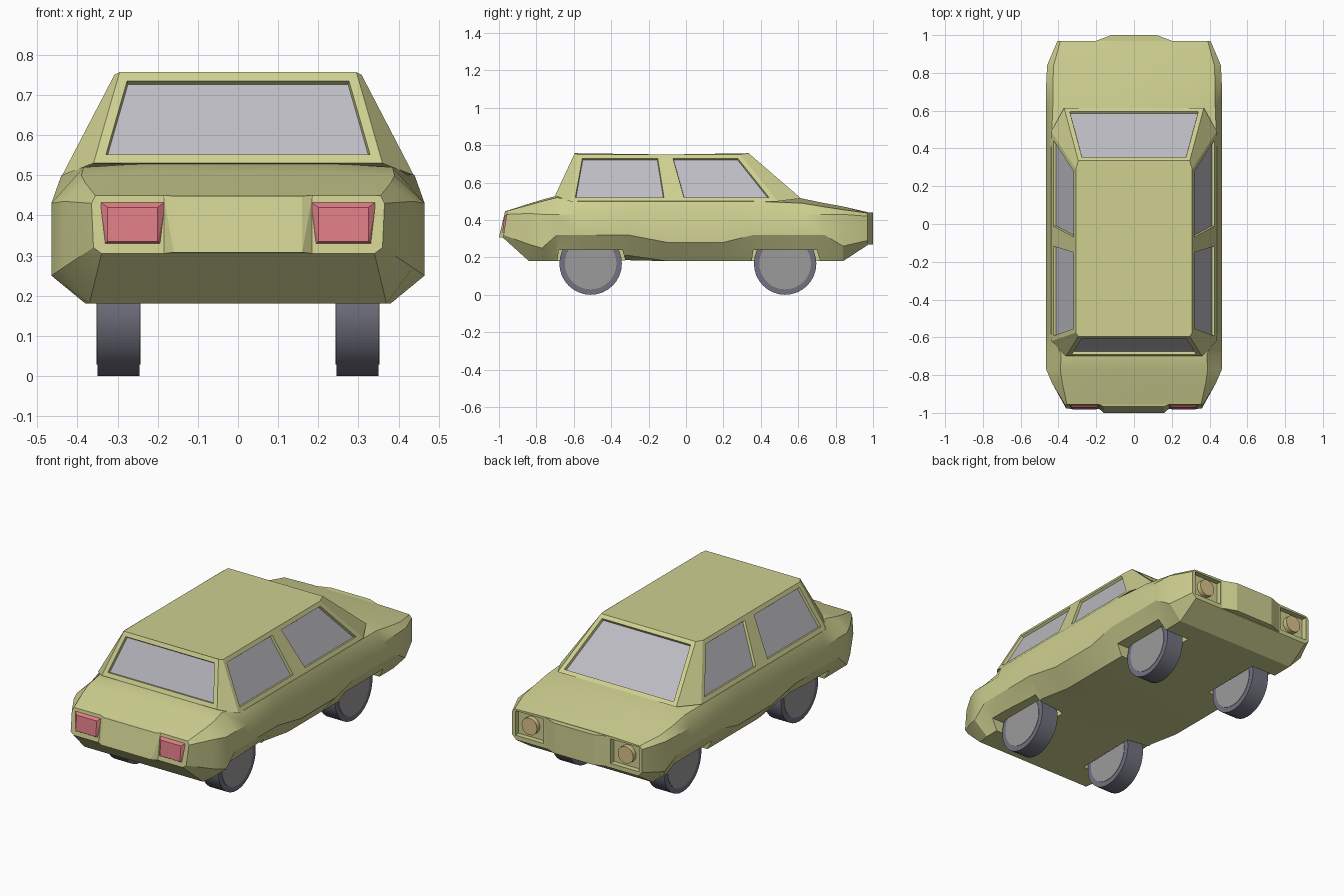
import bpy, bmesh, math
from mathutils import Matrix

if "Cube" in bpy.data.objects:
    bpy.data.objects.remove(bpy.data.objects["Cube"])


def material(name, rgb):
    m = bpy.data.materials.new(name)
    m.diffuse_color = (*rgb, 1)
    m.use_nodes = True
    m.node_tree.nodes["Principled BSDF"].inputs["Base Color"].default_value = m.diffuse_color
    return m


PAINT = material("paint", (0.62, 0.63, 0.28))
GLASS = material("glass", (0.50, 0.50, 0.54))
RED = material("red_lens", (0.72, 0.20, 0.23))
AMBER = material("amber_lens", (0.70, 0.55, 0.26))
RUBBER = material("rubber", (0.17, 0.17, 0.22))
HUB = material("hub_grey", (0.33, 0.33, 0.33))


def finish(bm, name, *mats):
    bmesh.ops.recalc_face_normals(bm, faces=bm.faces)
    me = bpy.data.meshes.new(name)
    bm.to_mesh(me)
    bm.free()
    ob = bpy.data.objects.new(name, me)
    bpy.context.collection.objects.link(ob)
    for m in mats:
        me.materials.append(m)
    return ob


def activate(ob):
    bpy.ops.object.select_all(action='DESELECT')
    ob.select_set(True)
    bpy.context.view_layer.objects.active = ob


def smooth(ob, angle=28):
    activate(ob)
    bpy.ops.object.shade_smooth_by_angle(angle=math.radians(angle))


def hull(name, pts, *mats):
    bm = bmesh.new()
    for p in pts:
        bm.verts.new(p)
    bmesh.ops.convex_hull(bm, input=bm.verts)
    bmesh.ops.dissolve_limit(bm, angle_limit=0.01, verts=bm.verts, edges=bm.edges)
    return finish(bm, name, *mats)


def box(x0, x1, y0, y1, z0, z1):
    return [(x, y, z) for x in (x0, x1) for y in (y0, y1) for z in (z0, z1)]


def cyl(name, r, depth, loc, axis, segs, mat):
    bm = bmesh.new()
    bmesh.ops.create_cone(bm, cap_ends=True, segments=segs, radius1=r, radius2=r, depth=depth,
                          matrix=Matrix.Translation(loc) @ Matrix.Rotation(math.pi / 2, 4, axis))
    ob = finish(bm, name, mat)
    smooth(ob)
    return ob


def loft(rings):
    bm = bmesh.new()
    vs = [[bm.verts.new(p) for p in r] for r in rings]
    n = len(vs[0])
    walls = [bm.faces.new((a[i], a[(i + 1) % n], b[(i + 1) % n], b[i]))
             for a, b in zip(vs, vs[1:]) for i in range(n)]
    bm.faces.new(vs[0])
    bm.faces.new(vs[-1])
    bmesh.ops.recalc_face_normals(bm, faces=bm.faces)
    return bm, walls


def mirrored(half):
    return half + [(-x, y, z) for x, y, z in reversed(half)]


# Lower body: y, crown z, deck edge, upper crease, lower crease, sill, floor z
STATIONS = [
    (-0.955, .45, (.355, .449), (.365, .43), (.36, .32), (.34, .305), .305),
    (-0.84, .487, (.38, .48), (.435, .435), (.435, .27), (.37, .18), .18),
    (-0.77, .508, (.39, .50), (.465, .43), (.465, .25), (.38, .18), .18),
    (-0.69, .53, (.385, .52), (.465, .43), (.465, .32), (.38, .18), .18),
    (-0.58, .53, (.44, .50), (.465, .43), (.465, .32), (.38, .18), .18),
    (-0.31, .53, (.44, .50), (.465, .43), (.465, .32), (.38, .21), .185),
    (-0.10, .53, (.44, .50), (.465, .43), (.465, .28), (.38, .18), .18),
    (0.20, .53, (.44, .50), (.465, .43), (.465, .28), (.38, .18), .18),
    (0.36, .53, (.44, .50), (.465, .43), (.465, .32), (.38, .18), .18),
    (0.62, .515, (.43, .49), (.465, .43), (.465, .32), (.38, .18), .18),
    (0.74, .49, (.43, .47), (.465, .43), (.465, .32), (.38, .18), .18),
    (0.84, .472, (.425, .455), (.46, .43), (.455, .26), (.38, .18), .18),
    (0.97, .442, (.39, .437), (.405, .42), (.405, .29), (.38, .265), .265),
]
rings = []
for y, crown, deck, up, low, sill, floor in STATIONS:
    shear = 0.16 if y < -0.9 else 0
    half = [(.22, crown), deck, up, low, sill, (.22, floor)]
    rings.append(mirrored([(x, y - shear * (.45 - z), z) for x, z in half]))
bm, _ = loft(rings)
body = finish(bm, "body", PAINT)

# Cut wheel wells and headlight pockets
cutters = []
for s in (-1, 1):
    for y in (-0.51, 0.53):
        cutters.append(hull("well_cutter", [(s * x, y + t, z) for x in (.225, .6)
                            for t, z in ((-.19, .1), (.21, .1), (-.17, .24), (.17, .24))]))
    cutters.append(hull("pocket_cutter", box(s * .21, s * .385, .94, 1.1, .29, .428)))
activate(body)
for c in cutters:
    c.hide_render = True
    mod = body.modifiers.new("cut", 'BOOLEAN')
    mod.operation, mod.object, mod.solver = 'DIFFERENCE', c, 'EXACT'
    bpy.ops.object.modifier_apply(modifier=mod.name)
for c in cutters:
    bpy.data.objects.remove(c)
smooth(body)

# Cabin with recessed windows
base = [(.36, -.70, .53), (.438, -.62, .50), (.438, -.09, .50),
        (.438, -.03, .50), (.438, .49, .50), (.37, .615, .515)]
roof = [(.295, -.595, .757), (.308, -.575, .75), (.308, -.13, .75),
        (.308, -.10, .75), (.308, .29, .75), (.295, .335, .757)]
bm, walls = loft([mirrored(base), mirrored(roof)])
windows = [walls[i] for i in (1, 3, 5, 7, 9, 11)]
bmesh.ops.inset_individual(bm, faces=windows, thickness=0.024, use_even_offset=True)
frames = bmesh.ops.inset_individual(bm, faces=windows, thickness=0.003, depth=-0.014,
                                    use_even_offset=True)
for f in windows:
    f.material_index = 1
for f in frames["faces"]:
    f.material_index = 0
finish(bm, "cabin", PAINT, GLASS)

# Raised centre panels on both ends
hull("nose_panel", [(s * x, y, z) for s in (-1, 1)
     for x, y in ((.2, .93), (.2, .97), (.12, 1.0)) for z in (.27, .44)], PAINT)
hull("tail_panel", [(s * x, y, z) for s in (-1, 1)
     for x, y, z in ((.185, -.93, .45), (.185, -.955, .45), (.16, -.967, .448),
                     (.185, -.93, .305), (.185, -.978, .305), (.16, -1.0, .308))], PAINT)

for s, side in ((-1, "left"), (1, "right")):
    # Tail lamps with bevelled lens
    hull(side + "_tail_lamp",
         box(s * .18, s * .345, -.94, -.955, .318, .435) +
         [(s * x, y, z) for x in (.20, .325) for y, z in ((-.982, .335), (-.972, .42))], RED)
    # Headlamps
    cyl(side + "_headlamp", .048, .05, (s * .30, .942, .36), 'X', 16, AMBER)
    # Wheels
    for y, end in ((-0.51, "front"), (0.53, "rear")):
        cyl(f"{end}_{side}_tyre", .167, .105, (s * .298, y, .167), 'Y', 32, RUBBER)
        cyl(f"{end}_{side}_hub", .138, .110, (s * .298, y, .167), 'Y', 32, HUB)
